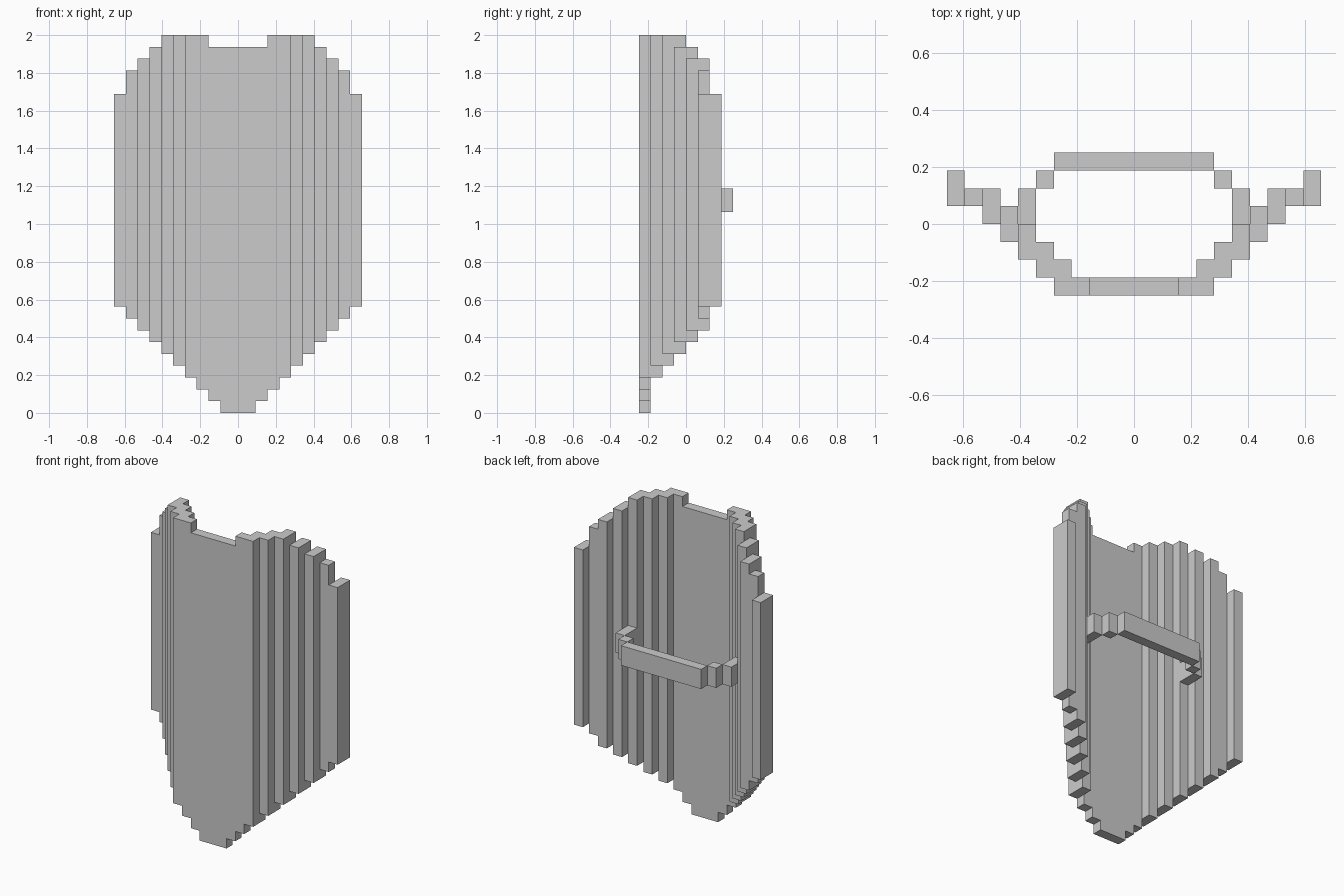
import bpy, bmesh
from mathutils import Vector

if "Cube" in bpy.data.objects:
    bpy.data.objects.remove(bpy.data.objects["Cube"])

U = 2 / 32  # size of one block


def block_part(name, boxes):
    """Skin a set of block-unit boxes (x0,x1,y0,y1,z0,z1), outer faces only, mirrored in x."""
    cells = set()
    for x0, x1, y0, y1, z0, z1 in boxes:
        for x in range(x0, x1 + 1):          # block x is centred on x * U
            for y in range(y0, y1):
                for z in range(z0, z1):
                    cells |= {(x, y, z), (-x, y, z)}
    bm = bmesh.new()
    for c in cells:
        low = Vector((c[0] - 0.5, c[1], c[2]))
        for axis in range(3):
            a, b = Vector((0, 0, 0)), Vector((0, 0, 0))
            a[(axis + 1) % 3] = 1
            b[(axis + 2) % 3] = 1
            for side in (0, 1):
                n = list(c)
                n[axis] += 2 * side - 1
                if tuple(n) in cells:
                    continue
                o = low.copy()
                o[axis] += side
                quad = [o, o + a, o + a + b, o + b]
                if not side:
                    quad.reverse()
                bm.faces.new([bm.verts.new(p * U) for p in quad])
    bmesh.ops.remove_doubles(bm, verts=bm.verts, dist=U * 0.01)
    # merge coplanar faces into large flat panels
    bmesh.ops.dissolve_limit(bm, angle_limit=0.01, verts=bm.verts, edges=bm.edges)
    mesh = bpy.data.meshes.new(name)
    bm.to_mesh(mesh)
    bm.free()
    obj = bpy.data.objects.new(name, mesh)
    bpy.context.collection.objects.link(obj)
    return obj


# Shield body: one upright slat per column from the middle out (y0, y1, bottom, top)
slats = [
    (-4, -3, 0, 31), (-4, -3, 0, 31), (-4, -3, 1, 31), (-4, -3, 2, 32),
    (-4, -2, 3, 32), (-3, -1, 4, 32), (-2, 0, 5, 32), (-1, 1, 6, 31),
    (0, 2, 7, 30), (1, 2, 8, 29), (1, 3, 9, 27),
]
block_part("shield_body", [(i, i, *s) for i, s in enumerate(slats)])

# Handle: back bar with two stepped arms reaching the body
block_part("handle", [(0, 4, 3, 4, 17, 19), (5, 5, 2, 3, 17, 19), (6, 6, 0, 2, 17, 19)])
